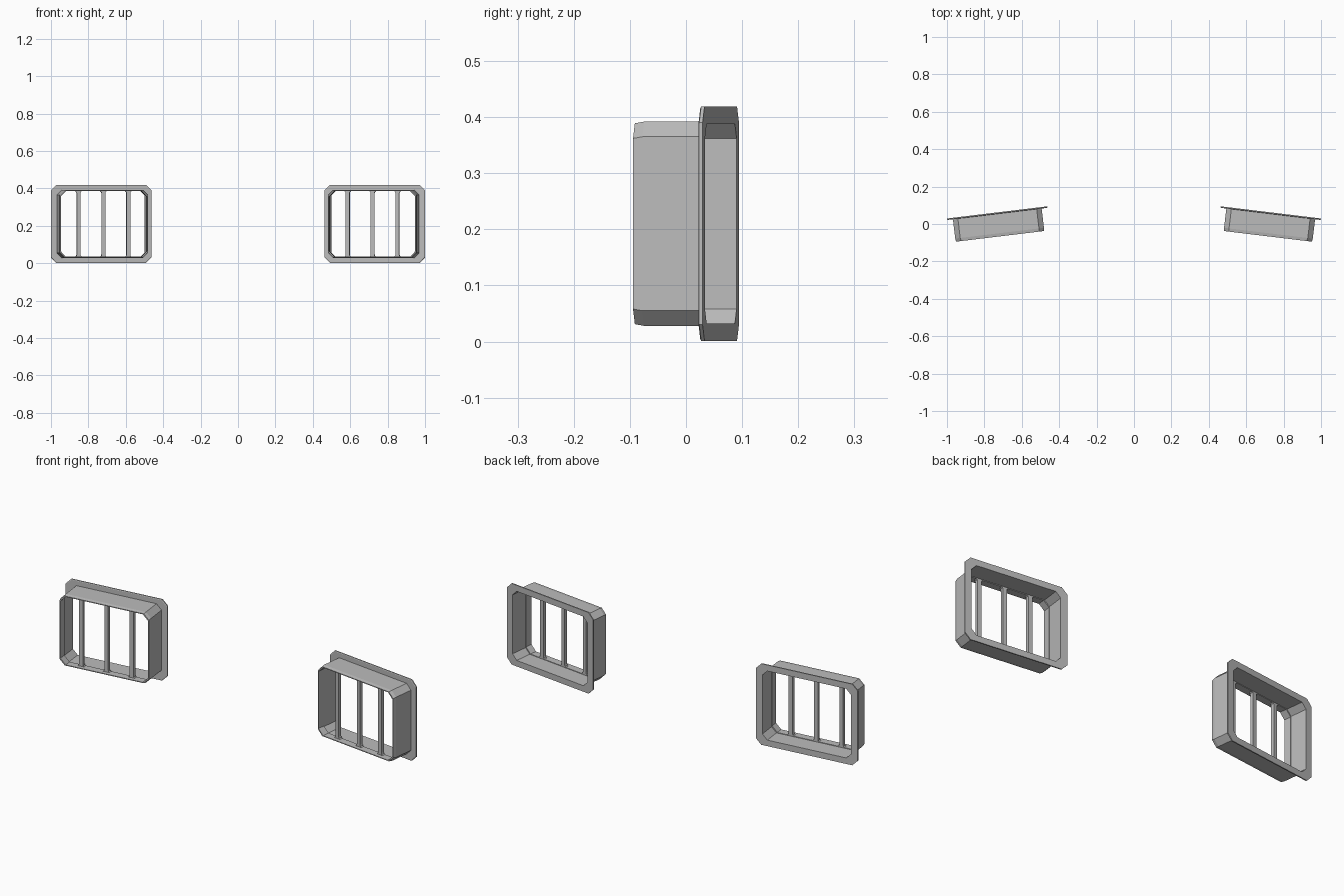
import bpy, bmesh, math
from mathutils import Matrix, Vector

cube = bpy.data.objects.get("Cube")
if cube:
    bpy.data.objects.remove(cube, do_unlink=True)

grey = bpy.data.materials.new("mid grey")
GREY = (0.5, 0.5, 0.5, 1)
grey.use_nodes = True
grey.diffuse_color = GREY
grey.node_tree.nodes["Principled BSDF"].inputs["Base Color"].default_value = GREY

ANGLE = math.radians(-6.9)     # outward yaw of each frame
ZC = 0.21                      # height of the frame centre


def finish(name, bm, side):
    """Yaw the part into place, mirror it for the right side, add it to the scene."""
    place = Matrix.Translation((0.732, 0.062, ZC)) @ Matrix.Rotation(ANGLE, 4, 'Z')
    bm.transform(Matrix.Diagonal((side, 1, 1, 1)) @ place)
    bmesh.ops.recalc_face_normals(bm, faces=bm.faces)
    me = bpy.data.meshes.new(name)
    bm.to_mesh(me)
    bm.free()
    me.materials.append(grey)
    bpy.context.collection.objects.link(bpy.data.objects.new(name, me))


def octagon(bm, w, h, c, depth):
    """Rectangle with cut corners, at a depth forward of the flange back."""
    pts = [(w, c - h), (w, h - c), (w - c, h), (c - w, h),
           (-w, h - c), (-w, c - h), (c - w, -h), (w - c, -h)]
    return [bm.verts.new((u, -depth, z)) for u, z in pts]


def ring(name, sections, side):
    """Closed ring lofted through octagon sections."""
    bm = bmesh.new()
    loops = [octagon(bm, *s) for s in sections]
    for a, b in zip(loops, loops[1:] + loops[:1]):
        for i in range(8):
            j = (i + 1) % 8
            bm.faces.new((a[i], a[j], b[j], b[i]))
    finish(name, bm, side)


def bar(name, u, side):
    """Upright bar whose ends flare into the frame."""
    half = [(0.017, -0.179), (0.017, -0.175), (0.012, -0.171), (0.010, -0.164)]
    right = half + [(w, -z) for w, z in reversed(half)]
    outline = right + [(-w, z) for w, z in reversed(right)]
    bm = bmesh.new()
    face = bm.faces.new([bm.verts.new((u + w, -0.091, z)) for w, z in outline])
    ext = bmesh.ops.extrude_face_region(bm, geom=[face])
    verts = [v for v in ext["geom"] if isinstance(v, bmesh.types.BMVert)]
    bmesh.ops.translate(bm, vec=Vector((0, -0.018, 0)), verts=verts)
    finish(name, bm, side)


for label, side in (("left", 1), ("right", -1)):
    # flange and box sleeve in one shell: half width, half height, corner, depth
    ring(label + "_frame", [
        (0.270, 0.209, 0.029, 0.000),
        (0.270, 0.209, 0.029, 0.006),
        (0.267, 0.206, 0.029, 0.008),
        (0.239, 0.182, 0.027, 0.008),
        (0.239, 0.182, 0.027, 0.112),
        (0.236, 0.179, 0.027, 0.129),
        (0.232, 0.175, 0.028, 0.129),
        (0.232, 0.175, 0.028, 0.091),
        (0.235, 0.178, 0.026, 0.091),
        (0.235, 0.178, 0.026, 0.000)], side)
    # three upright bars
    for i, u in enumerate((-0.134, 0, 0.134)):
        bar(f"{label}_bar_{i + 1}", u, side)
